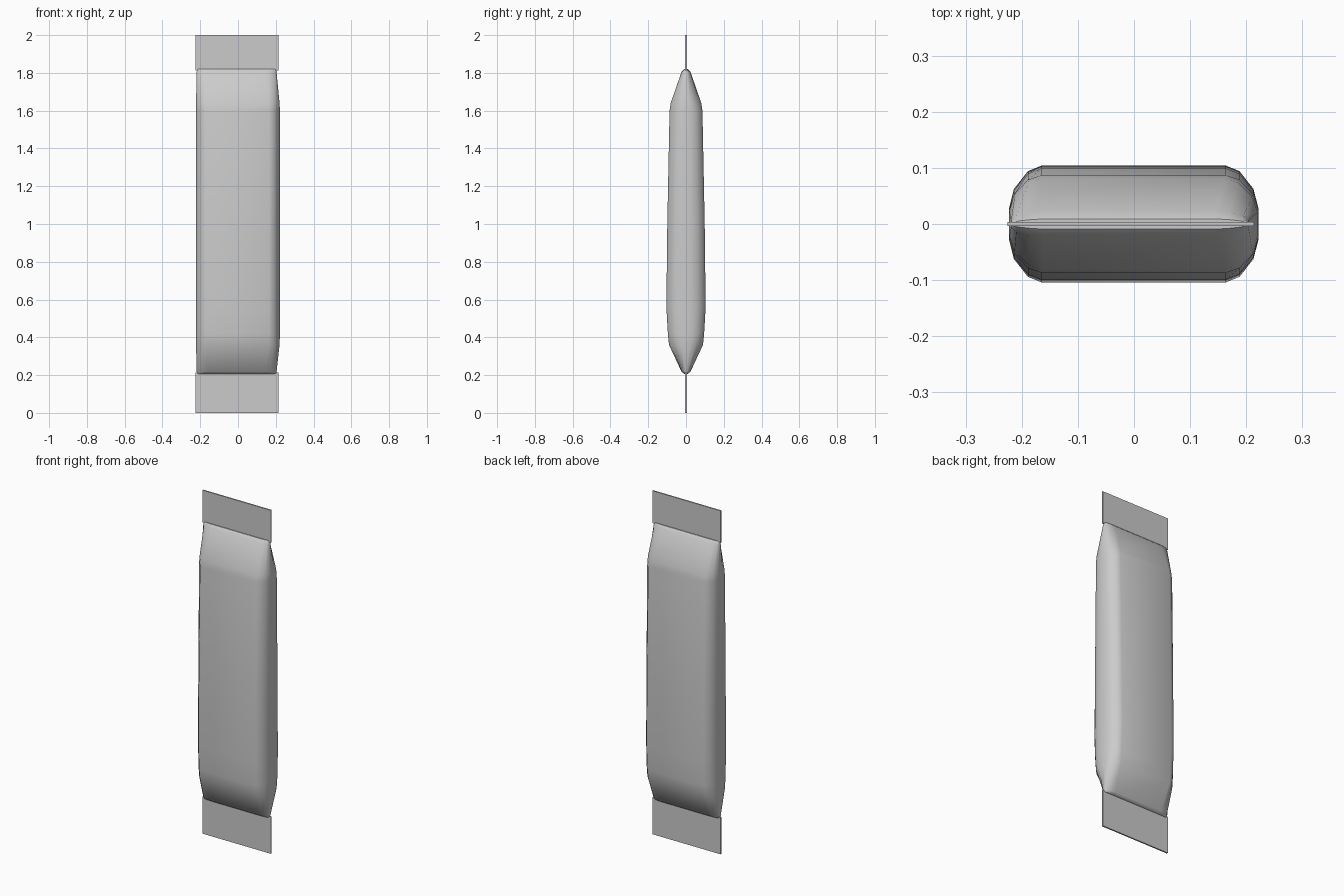
import bpy, bmesh

if "Cube" in bpy.data.objects:
    bpy.data.objects.remove(bpy.data.objects["Cube"])


def finish(name, bm, smooth):
    bmesh.ops.recalc_face_normals(bm, faces=bm.faces)
    mesh = bpy.data.meshes.new(name)
    bm.to_mesh(mesh)
    bm.free()
    obj = bpy.data.objects.new(name, mesh)
    bpy.context.collection.objects.link(obj)
    bpy.ops.object.select_all(action='DESELECT')
    obj.select_set(True)
    bpy.context.view_layer.objects.active = obj
    if smooth:
        bpy.ops.object.shade_smooth_by_angle(angle=0.7)


# Rounded corner: inset from the side, fraction of half depth
CORNER = [(0.002, 0.26), (0.011, 0.60), (0.036, 0.905), (0.060, 1.0)]


def ring(bm, z, left, right, depth):
    right_side = [(right - i, f * depth) for i, f in CORNER]
    left_side = [(left + i, f * depth) for i, f in reversed(CORNER)]
    half = right_side + left_side
    pts = half + [(x, -y) for x, y in reversed(half)]
    return [bm.verts.new((x, y, z)) for x, y in pts]


# Filled pouch: z, left x, right x, half depth
sections = [
    (0.207, -0.217, 0.202, 0.010),
    (0.217, -0.221, 0.206, 0.023),
    (0.36, -0.224, 0.222, 0.090),
    (0.42, -0.225, 0.224, 0.096),
    (0.56, -0.225, 0.224, 0.104),
    (1.00, -0.225, 0.224, 0.099),
    (1.60, -0.225, 0.224, 0.087),
    (1.64, -0.224, 0.222, 0.081),
    (1.805, -0.221, 0.206, 0.024),
    (1.820, -0.217, 0.202, 0.009),
]
bm = bmesh.new()
rings = [ring(bm, *s) for s in sections]
for a, b in zip(rings, rings[1:]):
    n = len(a)
    for i in range(n):
        j = (i + 1) % n
        bm.faces.new((a[i], a[j], b[j], b[i]))
bm.faces.new(rings[0])
bm.faces.new(rings[-1])
finish("pouch_body", bm, True)

# Flat crimped seals at both ends
for name, z0, z1 in (("bottom_seal", 0.0, 0.215), ("top_seal", 1.812, 2.0)):
    bm = bmesh.new()
    bmesh.ops.create_cube(bm, size=1.0)
    for v in bm.verts:
        v.co.x = -0.225 if v.co.x < 0 else 0.214
        v.co.y *= 0.008
        v.co.z = z0 if v.co.z < 0 else z1
    finish(name, bm, False)
